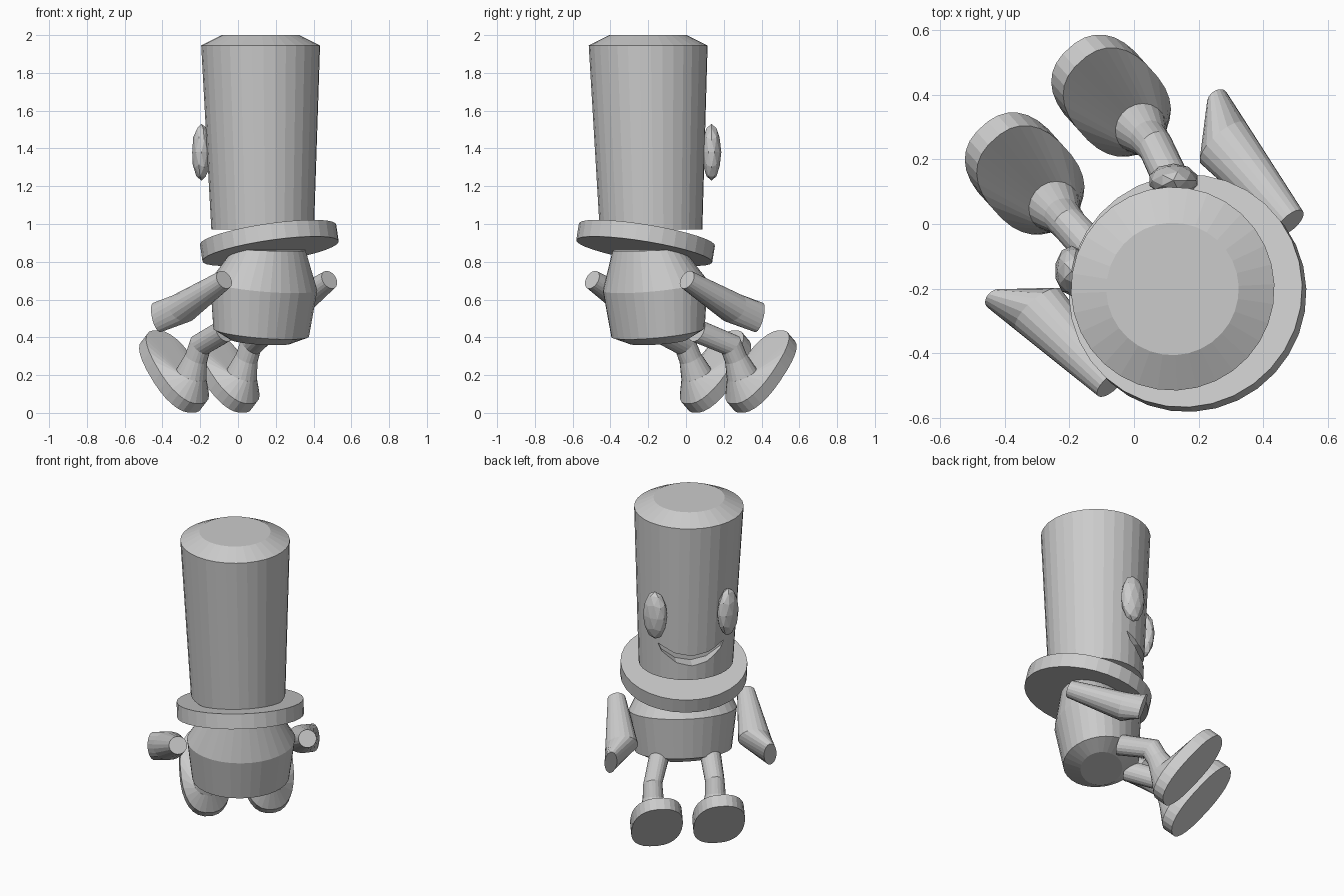
import bpy, bmesh, math
from mathutils import Vector

if "Cube" in bpy.data.objects:
    bpy.data.objects.remove(bpy.data.objects["Cube"])

# figure looks towards -x/+y: local axes are u (forward), w (sideways), z (up)
ANG = math.radians(42)
S, C = math.sin(ANG), math.cos(ANG)


def world(p):
    u, w, z = p
    return Vector((-S * u + C * w, C * u + S * w, z))


grey = bpy.data.materials.new("plain grey")
grey.diffuse_color = (0.6, 0.6, 0.6, 1)
grey.use_nodes = True
grey.node_tree.nodes["Principled BSDF"].inputs["Base Color"].default_value = grey.diffuse_color


def finish(name, bm):
    bmesh.ops.recalc_face_normals(bm, faces=bm.faces)
    me = bpy.data.meshes.new(name)
    bm.to_mesh(me)
    bm.free()
    me.materials.append(grey)
    ob = bpy.data.objects.new(name, me)
    bpy.context.collection.objects.link(ob)
    return ob


def loft(name, rings, n=32):
    """Skin through rings of (centre, tilt in degrees, half depth, half width, roundness)."""
    bm = bmesh.new()
    loops = []
    for (u, w, z), tilt, depth, width, power in rings:
        t = math.radians(tilt)
        loop = []
        for i in range(n):
            a = 2 * math.pi * (i + 0.5) / n
            c, s = math.cos(a), math.sin(a)
            d = depth * math.copysign(abs(c) ** (2 / power), c)
            e = width * math.copysign(abs(s) ** (2 / power), s)
            loop.append(bm.verts.new(world((u + d * math.cos(t), w + e, z + d * math.sin(t)))))
        loops.append(loop)
    for a, b in zip(loops, loops[1:]):
        for i in range(n):
            j = (i + 1) % n
            bm.faces.new((a[i], a[j], b[j], b[i]))
    bm.faces.new(loops[0])
    bm.faces.new(loops[-1])
    return finish(name, bm)


# head: tall tapered cylinder with a bevelled top
head = loft("head", [
    ((-0.225, -0.027, 0.97), 0, 0.272, 0.272, 2),
    ((-0.229, -0.045, 1.945), 0, 0.315, 0.315, 2),
    ((-0.229, -0.046, 2.0), 0, 0.205, 0.205, 2)])

# smiling mouth cut into the head
half = [(0.19, 1.185), (0.10, 1.14)]
low = [(0.17, 1.14), (0.09, 1.08)]
outline = ([(-v, z) for v, z in half] + [(0, 1.125)] + half[::-1]
           + low + [(0, 1.06)] + [(-v, z) for v, z in low[::-1]])
bm = bmesh.new()
back = [bm.verts.new(world((-0.035, v - 0.03, z))) for v, z in outline]
front = [bm.verts.new(world((0.2, v - 0.03, z))) for v, z in outline]
bm.faces.new(back)
bm.faces.new(front)
for i in range(len(outline)):
    j = (i + 1) % len(outline)
    bm.faces.new((back[i], back[j], front[j], front[i]))
cutter = finish("mouth_cutter", bm)
cutter.hide_render = True
mod = head.modifiers.new("mouth", 'BOOLEAN')
mod.operation = 'DIFFERENCE'
mod.solver = 'EXACT'
mod.object = cutter
bpy.context.view_layer.objects.active = head
bpy.ops.object.modifier_apply(modifier=mod.name)
bpy.data.objects.remove(cutter)

# eyes: faceted tall ellipsoids sitting on the head
for name, loc, size in (("right_eye", (0.122, 0.135, 1.38), (0.078, 0.052, 0.15)),
                        ("left_eye", (-0.193, -0.145, 1.38), (0.052, 0.078, 0.15))):
    bm = bmesh.new()
    bmesh.ops.create_icosphere(bm, subdivisions=2, radius=1)
    for v in bm.verts:
        v.co = Vector([a * b for a, b in zip(v.co, size)]) + Vector(loc)
    finish(name, bm)

# collar: thick disc tipped down towards the front
t = math.radians(12.4)
loft("collar", [
    ((-0.27 + k * math.sin(t), -0.02, 0.90 + k * math.cos(t)), -12.4, 0.365, 0.365, 2)
    for k in (-0.045, 0.045)])

# torso: oval barrel leaning back
loft("torso", [
    ((-0.262, -0.011, 0.865), 3, 0.165, 0.21, 2),
    ((-0.212, -0.008, 0.675), 9.5, 0.25, 0.312, 2),
    ((-0.192, -0.008, 0.425), 9.5, 0.22, 0.28, 2),
    ((-0.19, -0.008, 0.378), 9.5, 0.12, 0.187, 2)])

for side, m in (("right", 1), ("left", -1)):
    # arm: round at the back, widening, then pinched to a flat mitten tip
    loft(side + "_arm", [
        ((-0.32, m * 0.375 - 0.012, 0.705), 65, 0.052, 0.052, 2),
        ((0.0, m * 0.385 - 0.012, 0.555), 65, 0.082, 0.095, 2),
        ((0.115, m * 0.462 - 0.012, 0.505), 72, 0.082, 0.036, 2)], 20)

    # foot: slab sole tipped up at the toe, tapering to the ankle
    w = m * 0.18 + 0.033
    loft(side + "_foot", [
        ((0.37, w, 0.195), 49, 0.2585, 0.147, 2.4),
        ((0.315, w, 0.243), 49, 0.2585, 0.147, 2.4),
        ((0.205, w, 0.205), 28, 0.085, 0.082, 2)], 28)

    # leg: shin, bent knee and thigh running into the torso
    loft(side + "_leg", [
        ((0.205, w, 0.205), 28, 0.085, 0.082, 2),
        ((0.165, w - 0.002, 0.29), 30, 0.062, 0.06, 2),
        ((0.13, w - 0.004, 0.36), 47, 0.066, 0.056, 2),
        ((-0.06, m * 0.15, 0.435), 68, 0.062, 0.06, 2)], 20)
